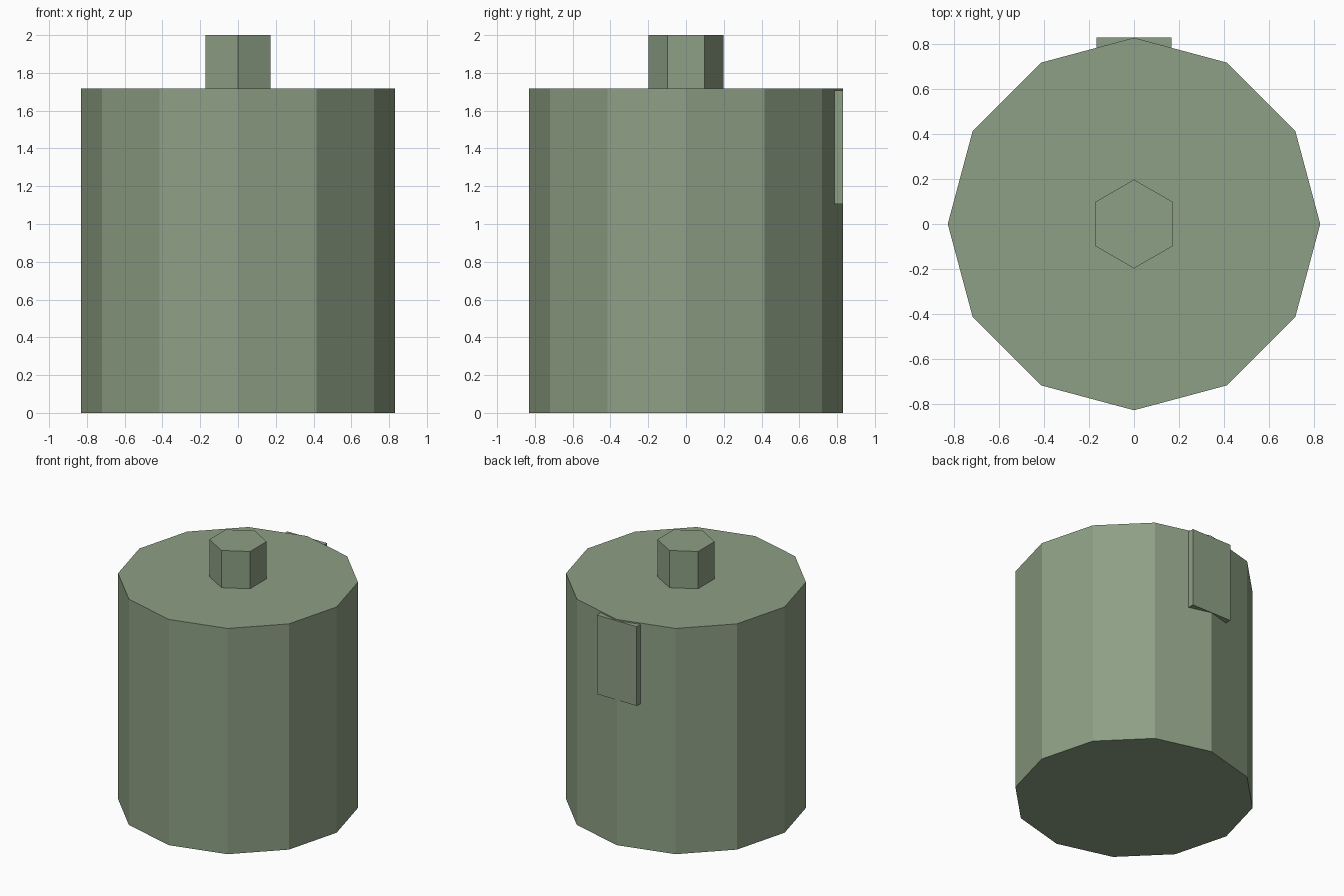
import bpy

if "Cube" in bpy.data.objects:
    bpy.data.objects.remove(bpy.data.objects["Cube"])

# Single flat colour
green = bpy.data.materials.new("sage_green")
green.diffuse_color = (0.27, 0.35, 0.235, 1.0)
green.use_nodes = True
green.node_tree.nodes["Principled BSDF"].inputs["Base Color"].default_value = green.diffuse_color


def prism(name, sides, radius, z0, z1):
    """Upright flat-sided prism with a corner on the +y axis."""
    bpy.ops.mesh.primitive_cylinder_add(
        vertices=sides, radius=radius, depth=z1 - z0, location=(0, 0, (z0 + z1) / 2))
    part = bpy.context.object
    part.name = name
    part.data.materials.append(green)
    return part


def block(name, low, high):
    """Axis-aligned box between two corners."""
    centre = [(a + b) / 2 for a, b in zip(low, high)]
    bpy.ops.mesh.primitive_cube_add(size=1, location=centre)
    part = bpy.context.object
    part.name = name
    part.scale = [b - a for a, b in zip(low, high)]
    bpy.ops.object.transform_apply(location=False, rotation=False, scale=True)
    part.data.materials.append(green)
    return part


# Twelve-sided main body
prism("body", 12, 0.83, 0.0, 1.717)

# Hexagonal knob on the lid
prism("top_knob", 6, 0.198, 1.717, 2.0)

# Flat plate on the back, just below the rim
block("back_plate", (-0.168, 0.77, 1.105), (0.168, 0.832, 1.707))
